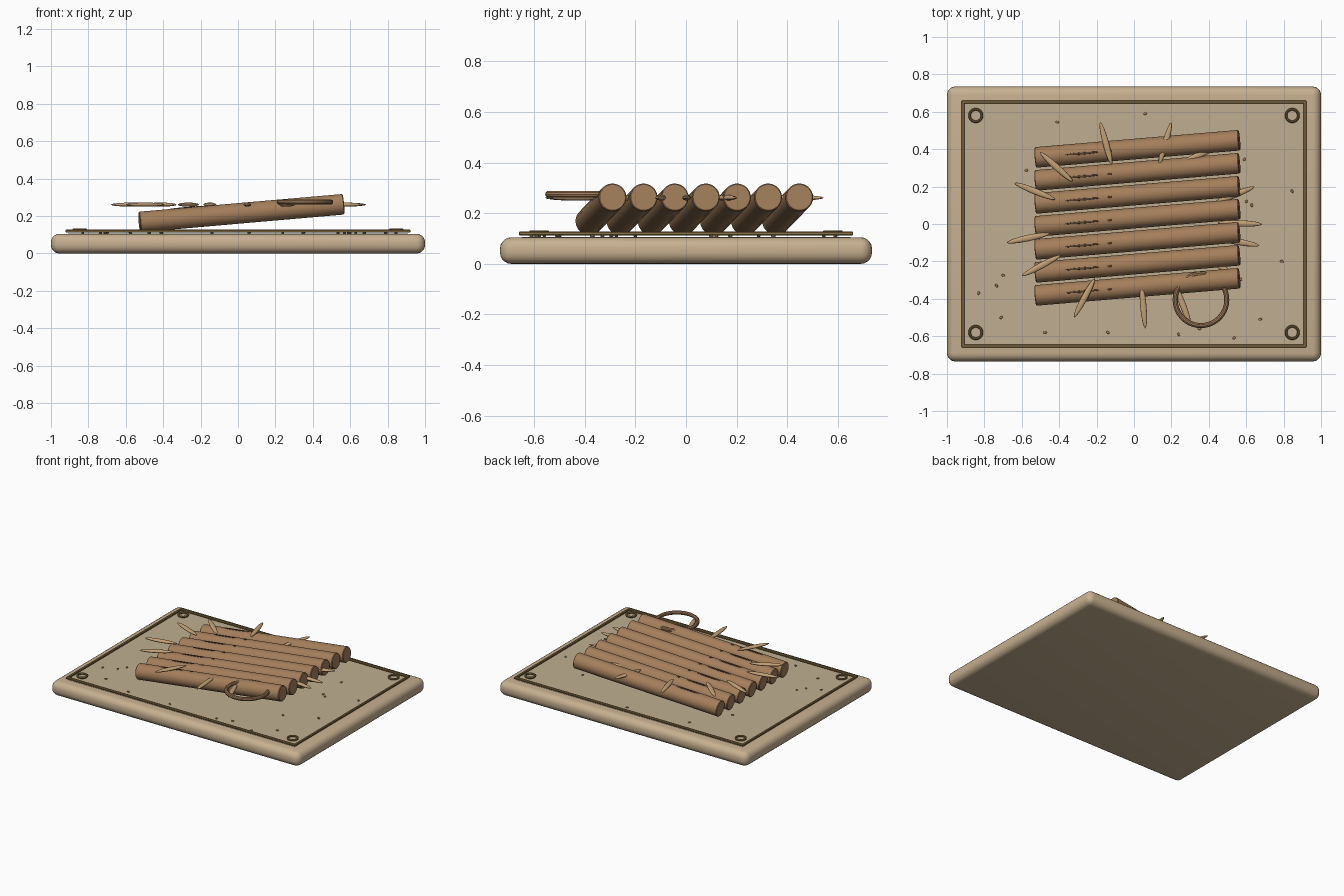
import bpy
import math
from mathutils import Vector

cube = bpy.data.objects.get("Cube")
if cube:
    bpy.data.objects.remove(cube, do_unlink=True)


def material(name, r, g, b):
    m = bpy.data.materials.new(name)
    m.use_nodes = True
    m.diffuse_color = (r, g, b, 1)
    m.node_tree.nodes["Principled BSDF"].inputs["Base Color"].default_value = (r, g, b, 1)
    return m


SAND = material("pale sand", 0.57, 0.435, 0.28)
PANEL = material("dusty tan", 0.53, 0.43, 0.285)
BROWN = material("warm brown", 0.37, 0.21, 0.105)
STRAW = material("straw", 0.54, 0.35, 0.18)
BRASS = material("dull brass", 0.27, 0.18, 0.06)
DARK = material("dark bark", 0.09, 0.05, 0.026)


def finish(name, mat, bevel=0, segments=3):
    ob = bpy.context.object
    ob.name = name
    ob.data.materials.append(mat)
    if bevel:
        bpy.ops.object.transform_apply(location=False, rotation=False, scale=True)
        mod = ob.modifiers.new("rounded", "BEVEL")
        mod.width = bevel
        mod.segments = segments
        bpy.ops.object.modifier_apply(modifier=mod.name)
    bpy.ops.object.shade_smooth_by_angle(angle=math.radians(35))
    return ob


def box(name, loc, size, mat, bevel=0, segments=3):
    bpy.ops.mesh.primitive_cube_add(size=1, location=loc)
    bpy.context.object.scale = size
    return finish(name, mat, bevel, segments)


def ellipsoid(name, loc, radii, mat, angle=0, tilt=0, sides=12):
    bpy.ops.mesh.primitive_uv_sphere_add(segments=sides, ring_count=8, location=loc,
                                         rotation=(0, tilt, math.radians(angle)))
    bpy.context.object.scale = radii
    return finish(name, mat)


def ring(name, loc, major, minor, mat):
    bpy.ops.mesh.primitive_torus_add(location=loc, major_radius=major, minor_radius=minor,
                                     major_segments=40, minor_segments=10)
    return finish(name, mat)


# Base slab with its inner panel
box("base_slab", (0, 0, 0.0525), (2, 1.47, 0.105), SAND, 0.045, 5)
box("inner_panel", (0, 0, 0.105), (1.82, 1.3, 0.003), PANEL)

# Thin border and corner rings
for s in (-1, 1):
    box("border_side", (s * 0.914, 0, 0.12), (0.016, 1.32, 0.014), BRASS, 0.003, 1)
    box("border_end", (0, s * 0.652, 0.12), (1.844, 0.016, 0.014), BRASS, 0.003, 1)
    for t in (-1, 1):
        ring("corner_ring", (s * 0.846, t * 0.58, 0.126), 0.033, 0.007, BRASS)

# Seven sloping rods, each with a bark mark and a knot
for i in range(7):
    y = -0.382 + i * 0.123
    start = Vector((-0.527, y, 0.168))
    end = Vector((0.563, y + 0.092, 0.263))
    axis = end - start
    bpy.ops.mesh.primitive_cylinder_add(vertices=28, radius=0.055, depth=axis.length,
                                        location=(start + end) / 2)
    bpy.context.object.rotation_euler = axis.to_track_quat("Z", "Y").to_euler()
    finish("rod", BROWN, 0.004, 1)
    for name, f, length in (("bark_mark", 0.23, 0.092), ("bark_knot", 0.365, 0.012)):
        spot = start + axis * f + Vector((0, 0, 0.0555))
        ellipsoid(name, spot, (length, 0.006, 0.003), DARK, 4.8, -0.087)

# Slivers scattered round the bundle: x, y, angle
slivers = [(-0.15, 0.43, -75), (0.167, 0.43, 74), (0.355, 0.373, 25), (-0.415, 0.305, -42),
           (-0.53, 0.175, -22), (-0.565, -0.075, 12), (-0.495, -0.222, 28), (-0.265, -0.395, 62),
           (0.05, -0.44, -85), (0.26, -0.43, -69), (0.535, 0.155, 22), (0.567, 0.003, -2),
           (0.555, -0.095, -10), (0.475, -0.235, -40)]
for x, y, a in slivers:
    ellipsoid("sliver", (x, y, 0.261), (0.118, 0.017, 0.011), STRAW, a, sides=16)

# Loop resting by the front rod
ring("loop", (0.358, -0.405, 0.275), 0.138, 0.0135, BROWN)

# Crumbs on the panel
crumbs = [(-0.41, 0.545), (0.06, 0.59), (0.59, 0.345), (0.845, 0.175), (0.79, -0.2),
          (0.675, -0.51), (0.535, -0.61), (0.24, -0.59), (-0.14, -0.58), (-0.475, -0.58),
          (-0.71, -0.5), (-0.83, -0.37), (-0.735, -0.33), (-0.7, -0.275), (-0.575, 0.287),
          (0.6, 0.12), (0.63, 0.1), (0.57, -0.295), (0.35, -0.56)]
for i, (x, y) in enumerate(crumbs):
    ellipsoid("crumb", (x, y, 0.11), (0.01, 0.007, 0.005), BROWN, i * 40, sides=8)
